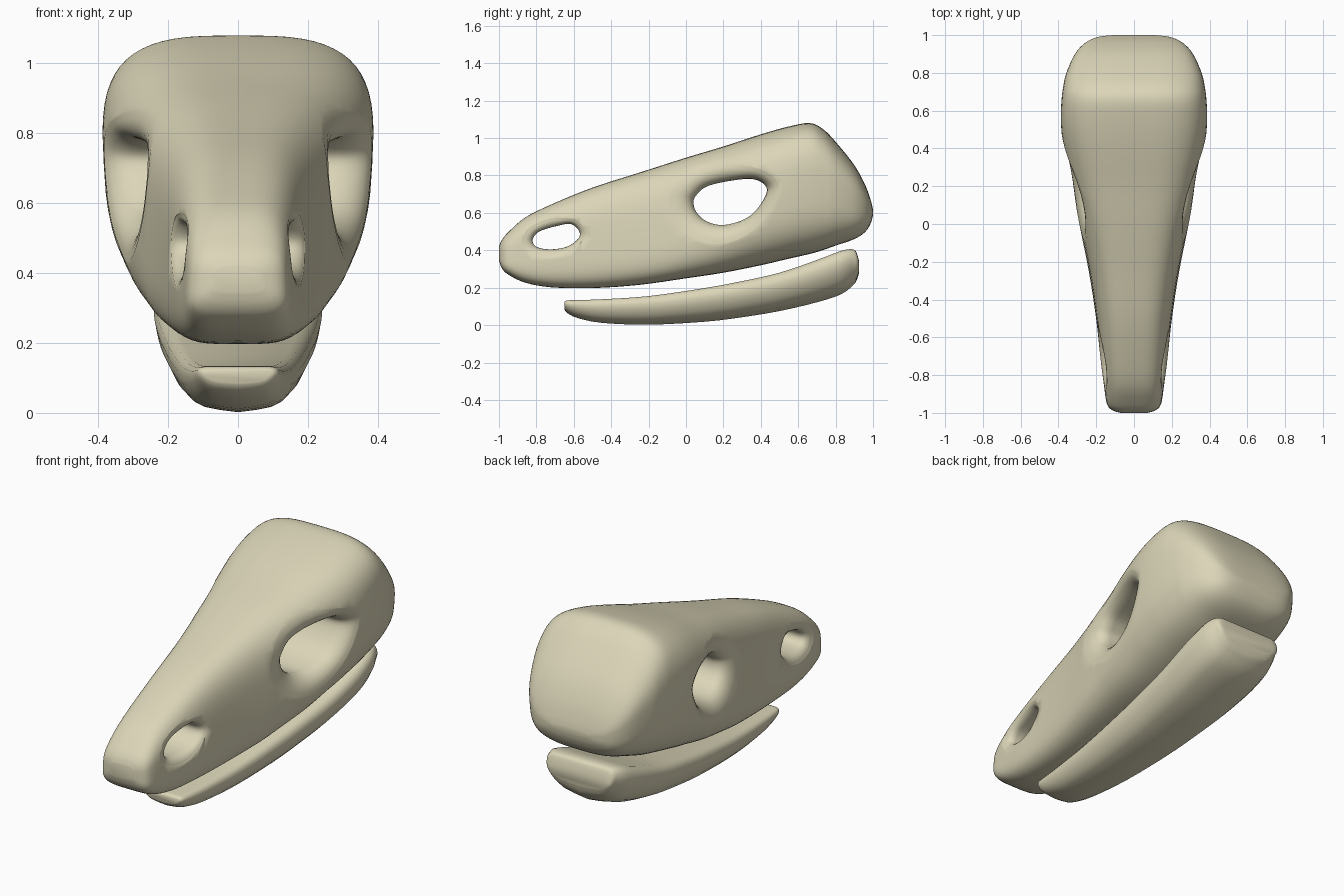
import bpy, bmesh, math
from mathutils import Vector

if "Cube" in bpy.data.objects:
    bpy.data.objects.remove(bpy.data.objects["Cube"])

bone = bpy.data.materials.new("bone")
bone.diffuse_color = (0.71, 0.67, 0.48, 1)
bone.use_nodes = True
bone.node_tree.nodes["Principled BSDF"].inputs["Base Color"].default_value = bone.diffuse_color


def spline(rows, steps, closed=False):
    """Catmull-Rom through rows of equal length."""
    n, out = len(rows), []
    get = (lambda i: rows[i % n]) if closed else (lambda i: rows[max(0, min(n - 1, i))])
    for i in range(n if closed else n - 1):
        a, b, c, d = (get(i + k) for k in (-1, 0, 1, 2))
        for s in range(steps):
            t = s / steps
            out.append([0.5 * (2 * q + (r - p) * t + (2 * p - 5 * q + 4 * r - u) * t * t
                               + (3 * q - p - 3 * r + u) * t ** 3)
                        for p, q, r, u in zip(a, b, c, d)])
    if not closed:
        out.append(list(rows[-1]))
    return out


def loft(name, rings):
    """Skin closed rings of points into a capped solid."""
    bm = bmesh.new()
    vr = [[bm.verts.new(p) for p in ring] for ring in rings]
    n = len(vr[0])
    for a, b in zip(vr, vr[1:]):
        for i in range(n):
            j = (i + 1) % n
            bm.faces.new((a[i], a[j], b[j], b[i]))
    bm.faces.new(vr[0])
    bm.faces.new(vr[-1])
    bmesh.ops.recalc_face_normals(bm, faces=bm.faces)
    me = bpy.data.meshes.new(name)
    bm.to_mesh(me)
    bm.free()
    me.materials.append(bone)
    ob = bpy.data.objects.new(name, me)
    bpy.context.collection.objects.link(ob)
    return ob


def activate(ob):
    bpy.ops.object.select_all(action='DESELECT')
    ob.select_set(True)
    bpy.context.view_layer.objects.active = ob


# Skull: stations of (y, top z, bottom z, half width)
skull_rows = spline([
    (-1, .42, .345, .07), (-.985, .455, .305, .115), (-.95, .497, .27, .142),
    (-.86, .575, .227, .156), (-.72, .645, .202, .174), (-.5, .735, .198, .198),
    (-.25, .815, .215, .236), (0, .895, .25, .287), (.2, .955, .28, .333),
    (.4, 1.02, .32, .371), (.55, 1.062, .355, .384), (.66, 1.08, .38, .380),
    (.73, 1.05, .4, .371), (.8, .98, .425, .355), (.9, .855, .46, .31),
    (.96, .745, .5, .255), (.99, .66, .55, .19), (1, .615, .59, .11)], 4)


def ramp(y, y0, y1, a, b):
    return a + (b - a) * max(0, min(1, (y - y0) / (y1 - y0)))


def shape(y, v):
    """Squareness and side taper: boxy cheeks in front, rounder braincase behind."""
    n = ramp(y, -.1, .35, 4.2, 3.1) if v < 0 else 3.2
    return n, 1 + ramp(y, -.1, .5, -.05, .05) * v


def spow(v, e):
    return math.copysign(abs(v) ** e, v)


rings = []
for y, top, bot, w in skull_rows:
    c, h = (top + bot) / 2, (top - bot) / 2
    ring = []
    for k in range(64):
        a = 2 * math.pi * k / 64
        n = shape(y, math.sin(a))[0]
        v = spow(math.sin(a), 2 / n)
        ring.append((w * shape(y, v)[1] * spow(math.cos(a), 2 / n), y, c + h * v))
    rings.append(ring)
skull = loft("skull", rings)


def surface_x(y, z):
    """Half width of the skull at a side position."""
    for a, b in zip(skull_rows, skull_rows[1:]):
        if a[0] <= y <= b[0]:
            t = (y - a[0]) / (b[0] - a[0])
            _, top, bot, w = (p + (q - p) * t for p, q in zip(a, b))
            v = max(-.93, min(.93, (z - (top + bot) / 2) / ((top - bot) / 2)))
            n, taper = shape(y, v)
            return w * taper * (1 - abs(v) ** n) ** (1 / n)
    return 0.1


# Openings through the skull, with lips that flare into the surface
def opening(name, outline, flare, depth):
    pts = [Vector(p) for p in spline(outline, 4, True)]
    mid = sum(pts, Vector((0, 0))) / len(pts)
    prof = [(-.12, 1.25), (-.01, 1.1)]
    for deg in (80, 68, 56, 44, 32, 18, 0):
        t = math.radians(deg)
        prof.append((depth * (1 - math.sin(t)), 1 - math.cos(t)))
    right = []
    for d, o in prof:
        ring = []
        for p in pts:
            away = (p - mid).normalized()
            # wider lip towards the front
            q = p + away * o * flare * (1 - .35 * away.x)
            ring.append((surface_x(q.x, q.y) - d, q.x, q.y))
        right.append(ring)
    left = [[(-x, y, z) for x, y, z in r] for r in reversed(right)]
    cutter = loft(name, right + left)
    cutter.hide_render = True
    activate(skull)
    mod = skull.modifiers.new(name, 'BOOLEAN')
    mod.operation, mod.solver, mod.object = 'DIFFERENCE', 'EXACT', cutter
    bpy.ops.object.modifier_apply(modifier=mod.name)
    bpy.data.objects.remove(cutter)


opening("eye_opening", [
    (.04, .66), (.06, .70), (.12, .745), (.26, .775), (.36, .78), (.42, .75),
    (.43, .705), (.38, .62), (.31, .565), (.2, .535), (.11, .555), (.055, .605)], .115, .1)
opening("nostril_opening", [
    (-.82, .455), (-.785, .5), (-.69, .53), (-.615, .54), (-.57, .5),
    (-.578, .46), (-.635, .42), (-.72, .405), (-.797, .417)], .05, .05)

# Lower jaw: flat-topped section that narrows downward
jaw_rows = spline([
    (-.65, .125, .085, .1), (-.635, .132, .065, .115), (-.58, .134, .038, .125),
    (-.45, .138, .012, .14), (-.2, .155, .002, .165), (.1, .198, .018, .193),
    (.3, .235, .042, .21), (.5, .28, .075, .228), (.7, .348, .122, .241),
    (.83, .397, .165, .232), (.895, .405, .215, .208), (.915, .38, .245, .198),
    (.925, .34, .28, .18)], 3)
half = [(.8, 1), (.91, .96), (.98, .86), (1, .72), (.97, .55), (.87, .34),
        (.74, .19), (.58, .1), (.3, .04)]
section = half + [(0, 0)] + [(-x, v) for x, v in reversed(half)]
jaw = loft("lower_jaw", [[(w * x, y, bot + (top - bot) * v) for x, v in section]
                         for y, top, bot, w in jaw_rows])

for ob in (skull, jaw):
    activate(ob)
    bpy.ops.object.shade_smooth_by_angle(angle=math.radians(50))
